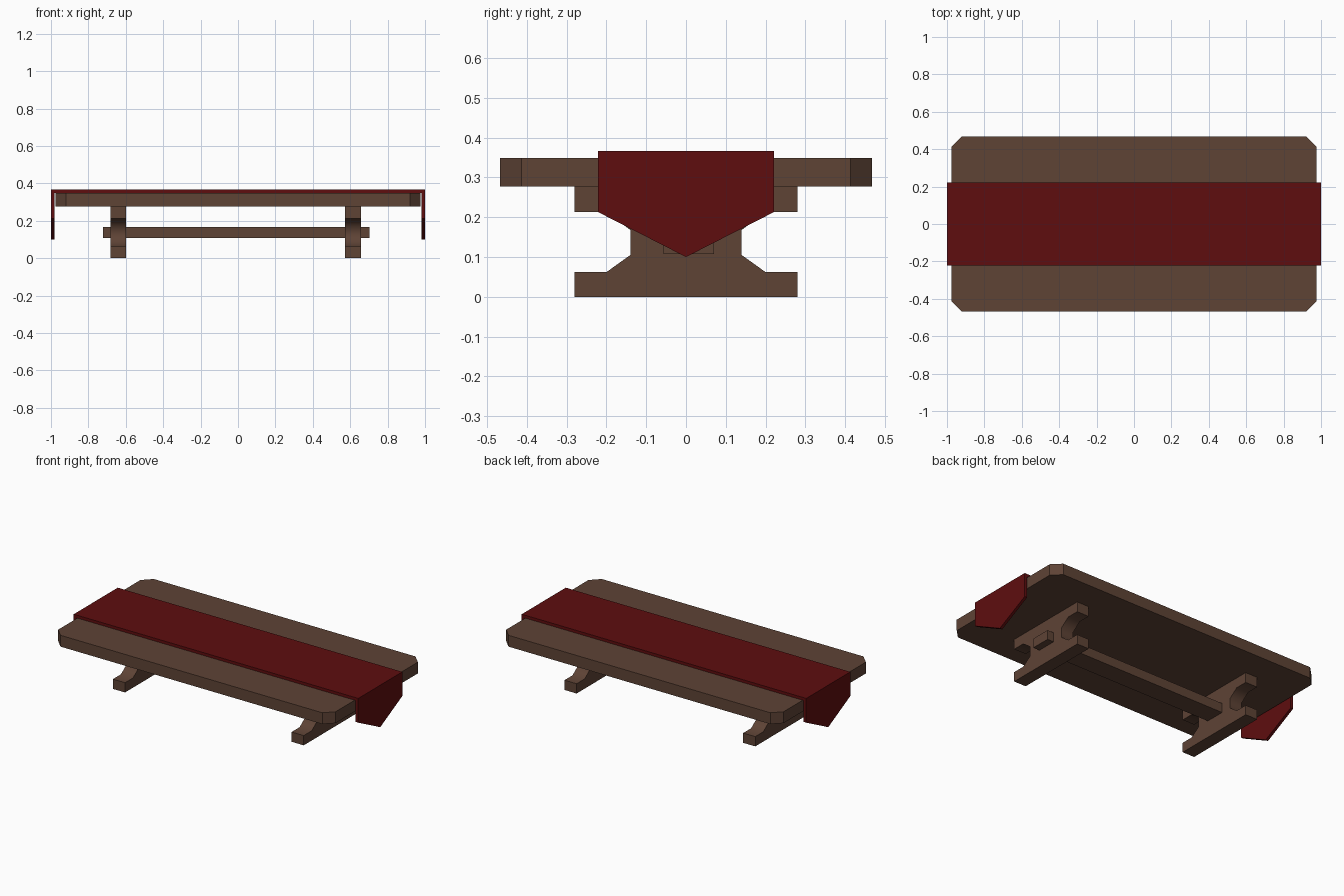
import bpy, bmesh, math
from mathutils import Vector

if "Cube" in bpy.data.objects:
    bpy.data.objects.remove(bpy.data.objects["Cube"])


def material(name, rgb):
    m = bpy.data.materials.new(name)
    m.diffuse_color = (*rgb, 1)
    m.use_nodes = True
    m.node_tree.nodes["Principled BSDF"].inputs["Base Color"].default_value = m.diffuse_color
    return m


wood = material("brown wood", (0.112, 0.056, 0.036))
cloth = material("dark red cloth", (0.112, 0.004, 0.0045))


def finish(name, bm, mat):
    mesh = bpy.data.meshes.new(name)
    bm.to_mesh(mesh)
    bm.free()
    mesh.materials.append(mat)
    ob = bpy.data.objects.new(name, mesh)
    bpy.context.collection.objects.link(ob)
    return ob


def prism(name, points, direction, mat):
    """Extrude a closed outline along a direction."""
    bm = bmesh.new()
    face = bm.faces.new([bm.verts.new(p) for p in points])
    ext = bmesh.ops.extrude_face_region(bm, geom=[face])
    moved = [v for v in ext["geom"] if isinstance(v, bmesh.types.BMVert)]
    bmesh.ops.translate(bm, verts=moved, vec=Vector(direction))
    bmesh.ops.recalc_face_normals(bm, faces=bm.faces)
    return finish(name, bm, mat)


# Tabletop: slab with clipped corners
X, Y, C = 0.975, 0.468, 0.055
quarter = [(X, Y - C), (X - C, Y)]
outline = (quarter + [(-x, y) for x, y in reversed(quarter)]
           + [(-x, -y) for x, y in quarter]
           + [(x, -y) for x, y in reversed(quarter)])
prism("tabletop", [(x, y, 0.277) for x, y in outline], (0, 0, 0.072), wood)

# Trestle legs: waisted profile, mirrored across y
half = [(0.28, 0), (0.28, 0.062), (0.2, 0.062), (0.14, 0.105),
        (0.14, 0.168), (0.2, 0.213), (0.28, 0.213), (0.28, 0.277)]
profile = half + [(-y, z) for y, z in reversed(half)]
for side, x in (("left", -0.683), ("right", 0.573)):
    leg = prism(side + "_leg", [(x, y, z) for y, z in profile], (0.085, 0, 0), wood)
    bpy.ops.object.select_all(action='DESELECT')
    leg.select_set(True)
    bpy.context.view_layer.objects.active = leg
    bpy.ops.object.shade_smooth_by_angle(angle=math.radians(60))

# Stretcher beam passing through both legs
beam = [(-0.057, 0.107), (0.07, 0.107), (0.07, 0.167), (-0.057, 0.167)]
prism("stretcher", [(-0.722, y, z) for y, z in beam], (1.425, 0, 0), wood)

# Table runner: folded sheet with pointed ends, thickened inward
bm = bmesh.new()
top = 0.367
rows = []
for x, hanging in ((-1, True), (-1, False), (1, False), (1, True)):
    rows.append([bm.verts.new((x, y, tip if hanging else top))
                 for y, tip in ((-0.221, 0.213), (0, 0.1), (0.221, 0.213))])
for a, b in zip(rows, rows[1:]):
    for j in range(2):
        bm.faces.new((a[j], b[j], b[j + 1], a[j + 1]))
runner = finish("table_runner", bm, cloth)
solid = runner.modifiers.new("thickness", 'SOLIDIFY')
solid.thickness = 0.018
solid.offset = -1
solid.use_even_offset = True
